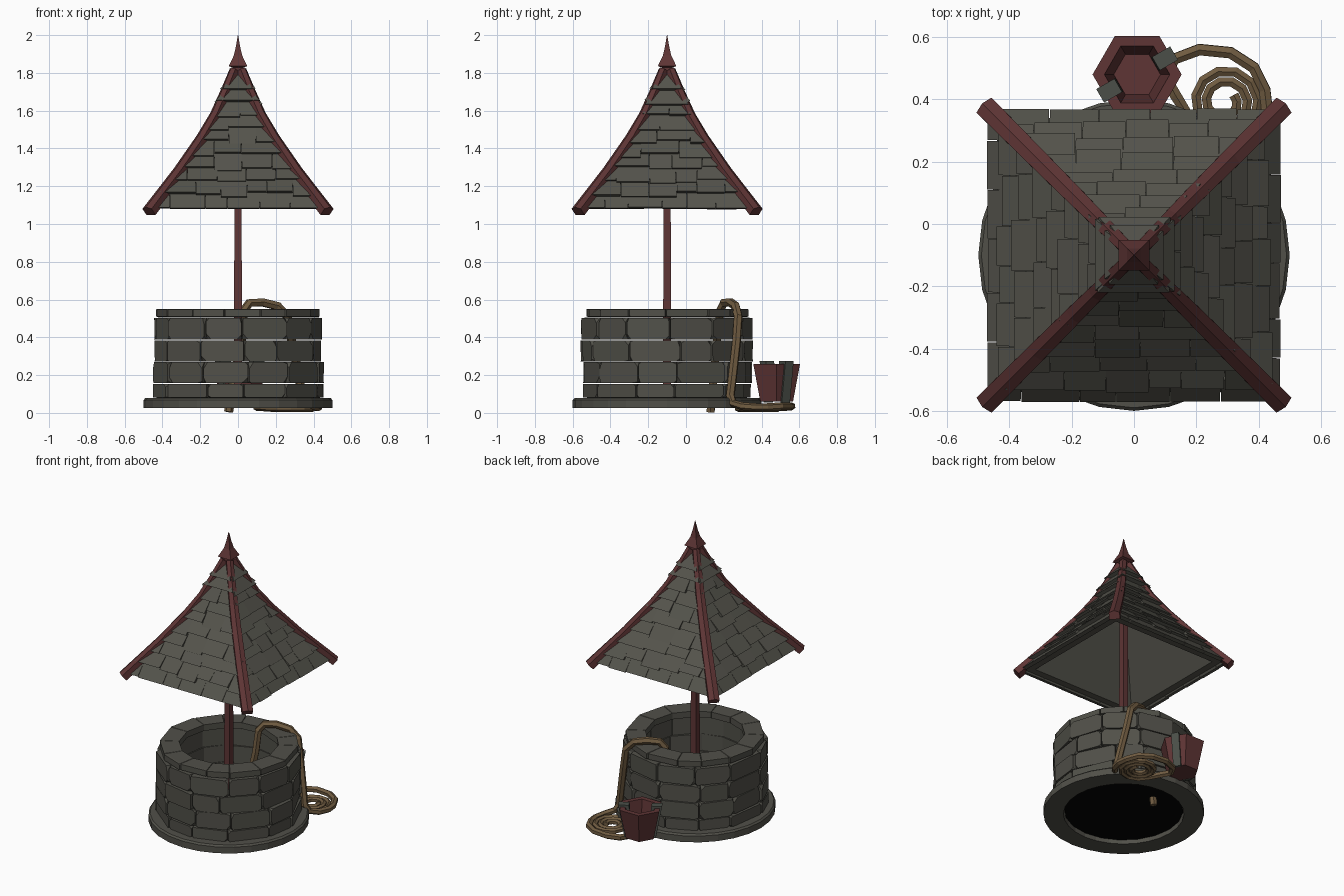
import bpy, bmesh, math, random
from mathutils import Vector

if "Cube" in bpy.data.objects:
    bpy.data.objects.remove(bpy.data.objects["Cube"])

random.seed(7)
CY = -0.1  # the well and roof are centred on this y


def material(name, rgb):
    m = bpy.data.materials.new(name)
    m.diffuse_color = (*rgb, 1)
    m.use_nodes = True
    m.node_tree.nodes["Principled BSDF"].inputs["Base Color"].default_value = m.diffuse_color
    return m


STONE = material("grey_stone", (0.082, 0.08, 0.066))
SLATE = material("roof_slate", (0.09, 0.088, 0.072))
WOOD = material("red_wood", (0.112, 0.035, 0.035))
ROPE = material("tan_rope", (0.16, 0.105, 0.052))
IRON = material("dull_iron", (0.07, 0.078, 0.066))
DARK = material("dark_water", (0.001, 0.001, 0.001))


def finish(name, bm, *mats):
    bmesh.ops.recalc_face_normals(bm, faces=bm.faces[:])
    me = bpy.data.meshes.new(name)
    bm.to_mesh(me)
    bm.free()
    for m in mats:
        me.materials.append(m)
    ob = bpy.data.objects.new(name, me)
    bpy.context.collection.objects.link(ob)
    return ob


def loft(bm, loops, closed=False):
    """Skin a list of equal-length point loops; cap both ends or join them."""
    rings = [[bm.verts.new(p) for p in loop] for loop in loops]
    n = len(rings[0])
    for a, b in zip(rings, rings[1:] + rings[:1] if closed else rings[1:]):
        for i in range(n):
            j = (i + 1) % n
            bm.faces.new((a[i], a[j], b[j], b[i]))
    if not closed:
        bm.faces.new(rings[0][::-1])
        bm.faces.new(rings[-1])


def square(h, z):
    return [(sx * h, CY + sy * h, z) for sx, sy in ((-1, -1), (1, -1), (1, 1), (-1, 1))]


def circle(r, z, n):
    return [(r * math.cos(i * math.tau / n), CY + r * math.sin(i * math.tau / n), z) for i in range(n)]


def stone(bm, a0, a1, z0, z1, ri, ro, depth, chamfer, inset):
    """One block of a ring: square behind, ragged chamfered face in front."""
    def outline(r, m, cs):
        da = m / ro
        l, h, b, t = a0 + da, a1 - da, z0 + m * 0.5, z1 - m * 0.5
        pts = []
        for (a, z), (sa, sz), flip, (cz, cx) in zip(((l, b), (h, b), (h, t), (l, t)),
                                                    ((1, 1), (-1, 1), (-1, -1), (1, -1)), (1, 0, 1, 0), cs):
            pair = [(a, z + sz * cz), (a + sa * cx / ro, z)]
            pts += pair if flip else pair[::-1]
        return [(r * math.cos(a), CY + r * math.sin(a), z) for a, z in pts]
    cs = [(chamfer * random.uniform(0.15, 1.4), chamfer * random.uniform(0.2, 1.2)) for _ in range(4)]
    tiny = [(0.002, 0.002)] * 4
    loft(bm, [outline(ri, 0, tiny), outline(ro - depth, 0, tiny), outline(ro, inset, cs)])


def ring(bm, n, z0, z1, ri, ro, depth, chamfer, inset, wobble):
    start = random.random()
    cuts = [(i + start + random.uniform(-0.22, 0.22)) * math.tau / n for i in range(n)]
    cuts.append(cuts[0] + math.tau)
    for a0, a1 in zip(cuts, cuts[1:]):
        stone(bm, a0, a1 - 0.003, z0, z1, ri, ro + random.uniform(-wobble, wobble),
              depth, chamfer, inset)


# Stone footing, wall courses and capping ring
bm = bmesh.new()
loft(bm, [circle(r, z, 28) for r, z in ((0.375, 0.025), (0.5, 0.025), (0.5, 0.068), (0.49, 0.079), (0.375, 0.079))], True)
finish("well_footing", bm, STONE)

bm = bmesh.new()
for z0, z1, ch in ((0.08, 0.154, 0.016), (0.158, 0.27, 0.026), (0.271, 0.384, 0.026), (0.388, 0.504, 0.026)):
    ring(bm, 12, z0, z1, 0.33, 0.45, 0.022, ch, 0.003, 0.008)
finish("well_wall", bm, STONE)

bm = bmesh.new()
ring(bm, 14, 0.508, 0.55, 0.31, 0.432, 0.012, 0.006, 0.003, 0.005)
finish("well_cap", bm, STONE)

# Dark water closing the shaft
bm = bmesh.new()
loft(bm, [circle(0.37, 0.05, 20), circle(0.37, 0.06, 20)])
finish("water", bm, DARK)

# Central post
bm = bmesh.new()
loft(bm, [square(0.022, 0.06), square(0.017, 1.8)])
finish("post", bm, WOOD)

# Flared roof: half-width against height
PROFILE = [(0.475, 1.07), (0.31, 1.285), (0.19, 1.46), (0.12, 1.58), (0.067, 1.70), (0.02, 1.815)]


def half(z):
    for (h0, z0), (h1, z1) in zip(PROFILE, PROFILE[1:]):
        if z <= z1:
            return h0 + (h1 - h0) * (z - z0) / (z1 - z0)
    return PROFILE[-1][0]


# Hollow roof shell with a flat rim, open underneath
bm = bmesh.new()
LEVELS = (1.09, 1.285, 1.46, 1.58, 1.70)
loft(bm, [square(half(z) - 0.02, z) for z in LEVELS] + [square(0.012, 1.79)] + [square(0.01, 1.77)]
     + [square(max(0.012, half(z) - 0.05), z - 0.005) for z in LEVELS[:0:-1]] + [square(0.39, 1.09)], True)
finish("roof_shell", bm, SLATE)

# Slate shingles in overlapping rows on the four sides
bm = bmesh.new()
ROWS = 10
for side in range(4):
    ang = side * math.pi / 2
    ca, sa = math.cos(ang), math.sin(ang)

    def place(x, d, z):
        return (ca * x + sa * d, CY + sa * x - ca * d, z)

    for row in range(ROWS):
        zb = 1.08 + row * 0.069
        zt = min(zb + 0.09, 1.80)
        n = max(1, round(2 * half(zb) / 0.15))
        w = 2 * half(zb) / n
        shift = 0.25 * w * (1 if row % 2 else -1) if n > 1 else 0
        edges = [-half(zb)] + [-half(zb) + i * w + shift + random.uniform(-0.15, 0.15) * w
                               for i in range(1, n)] + [half(zb)]
        for x0, x1 in zip(edges, edges[1:]):
            z0 = zb + (random.uniform(-0.014, 0.014) if row else random.uniform(0, 0.006))
            t = random.uniform(0.015, 0.03) if row else 0.006
            if row > 7:
                t = 0.034  # the top rows kick out past the hips
                x0, x1 = x0 * 1.2, x1 * 1.2
            h0, h1 = half(z0), half(zt)
            u0, u1 = max(-h1, min(h1, x0)), max(-h1, min(h1, x1))
            if u1 - u0 < 0.005:
                u0, u1 = (u0, u0 + 0.005) if u0 < 0 else (u1 - 0.005, u1)
            x1 -= 0.003
            lower = [(h0 - 0.022, z0 - 0.003), (h0 + 0.8 * t, z0 + 0.5 * t)]
            upper = [(h1 + 0.002, zt), (h1 - 0.02, zt)]
            loft(bm, [[place(x0, *q) for q in lower] + [place(u0, *q) for q in upper],
                      [place(x1, *q) for q in lower] + [place(u1, *q) for q in upper]])
finish("roof_shingles", bm, SLATE)

# Ridged hip beams down the four corners
bm = bmesh.new()
for k in range(4):
    ang = math.pi / 4 + k * math.pi / 2
    out = Vector((math.cos(ang), math.sin(ang), 0))
    lat = Vector((-out.y, out.x, 0))
    loops = []
    for i, (h, z) in enumerate(PROFILE):
        a, b = PROFILE[max(i - 1, 0)], PROFILE[min(i + 1, len(PROFILE) - 1)]
        nrm = (out * (b[1] - a[1]) + Vector((0, 0, (a[0] - b[0]) * math.sqrt(2)))).normalized()
        base = Vector((0, CY, z)) + out * h * math.sqrt(2)
        w = 0.034 - 0.0025 * i
        loops.append([base + lat * l + nrm * d for l, d in
                      ((-w, -0.03), (w, -0.03), (w, 0.014), (0, 0.026), (-w, 0.014))])
    loft(bm, loops)
finish("roof_hip_beams", bm, WOOD)

# Pointed finial
bm = bmesh.new()
loft(bm, [square(h, z) for h, z in ((0.028, 1.78), (0.028, 1.828), (0.049, 1.836), (0.022, 1.892), (0.011, 1.94), (0.001, 2.0))])
finish("finial", bm, WOOD)

# Rope: up from the shaft, over the rim, down the wall, a loose loop under the bucket, then a flat coil
drop = [(-0.05, 0.13, 0.005), (0.02, 0.165, 0.4), (0.03, 0.18, 0.54), (0.06, 0.2, 0.582), (0.13, 0.235, 0.585),
        (0.21, 0.263, 0.565), (0.262, 0.277, 0.51), (0.285, 0.268, 0.38), (0.32, 0.248, 0.2), (0.34, 0.235, 0.09)]
loop = [(0.365, 0.25, 0.05), (0.405, 0.30, 0.035), (0.427, 0.37, 0.03), (0.42, 0.43, 0.03), (0.385, 0.502, 0.035),
        (0.31, 0.55, 0.035), (0.21, 0.56, 0.035), (0.13, 0.53, 0.032), (0.1, 0.475, 0.03), (0.132, 0.415, 0.03)]
pts = [(*p, 0.024) for p in drop] + [(*p, 0.021) for p in loop]
STEPS = 11
for i in range(int(2.7 * STEPS)):
    a = math.radians(200) + i * math.tau / STEPS
    r = 0.124 - 0.034 * i / STEPS
    pts.append((0.29 + r * math.cos(a), 0.392 + r * math.sin(a), 0.024, 0.018))
cu = bpy.data.curves.new("rope_path", 'CURVE')
cu.dimensions = '3D'
cu.bevel_depth = 1.0
cu.bevel_resolution = 1
cu.use_fill_caps = True
sp = cu.splines.new('POLY')
sp.use_smooth = False
sp.points.add(len(pts) - 1)
for p, (x, y, z, r) in zip(sp.points, pts):
    p.co = (x, y, z, 1)
    p.radius = r
tmp = bpy.data.objects.new("rope_path", cu)
bpy.context.collection.objects.link(tmp)
bpy.context.view_layer.update()
me = bpy.data.meshes.new_from_object(tmp.evaluated_get(bpy.context.evaluated_depsgraph_get()))
bpy.data.objects.remove(tmp)
me.materials.clear()
me.materials.append(ROPE)
for p in me.polygons:
    p.use_smooth = False
    p.material_index = 0
rope = bpy.data.objects.new("rope", me)
bpy.context.collection.objects.link(rope)

# Six-sided wooden bucket
BX, BY = 0.01, 0.48
bm = bmesh.new()
loft(bm, [[(BX + r * math.cos(i * math.pi / 3), BY + r * math.sin(i * math.pi / 3), z) for i in range(6)]
          for r, z in ((0.1, 0.06), (0.143, 0.26), (0.105, 0.26), (0.075, 0.085))])
finish("bucket", bm, WOOD)

# Iron straps hooked over opposite sides of the bucket
bm = bmesh.new()
strap = [(0.082, 0.056), (0.098, 0.056), (0.137, 0.274), (0.07, 0.274),
         (0.066, 0.24), (0.085, 0.24), (0.09, 0.257), (0.12, 0.257)]
for ang in (math.radians(30), math.radians(210)):
    ca, sa = math.cos(ang), math.sin(ang)
    loft(bm, [[(BX + ca * r - sa * l, BY + sa * r + ca * l, z) for r, z in strap] for l in (-0.025, 0.025)])
finish("bucket_straps", bm, IRON)
